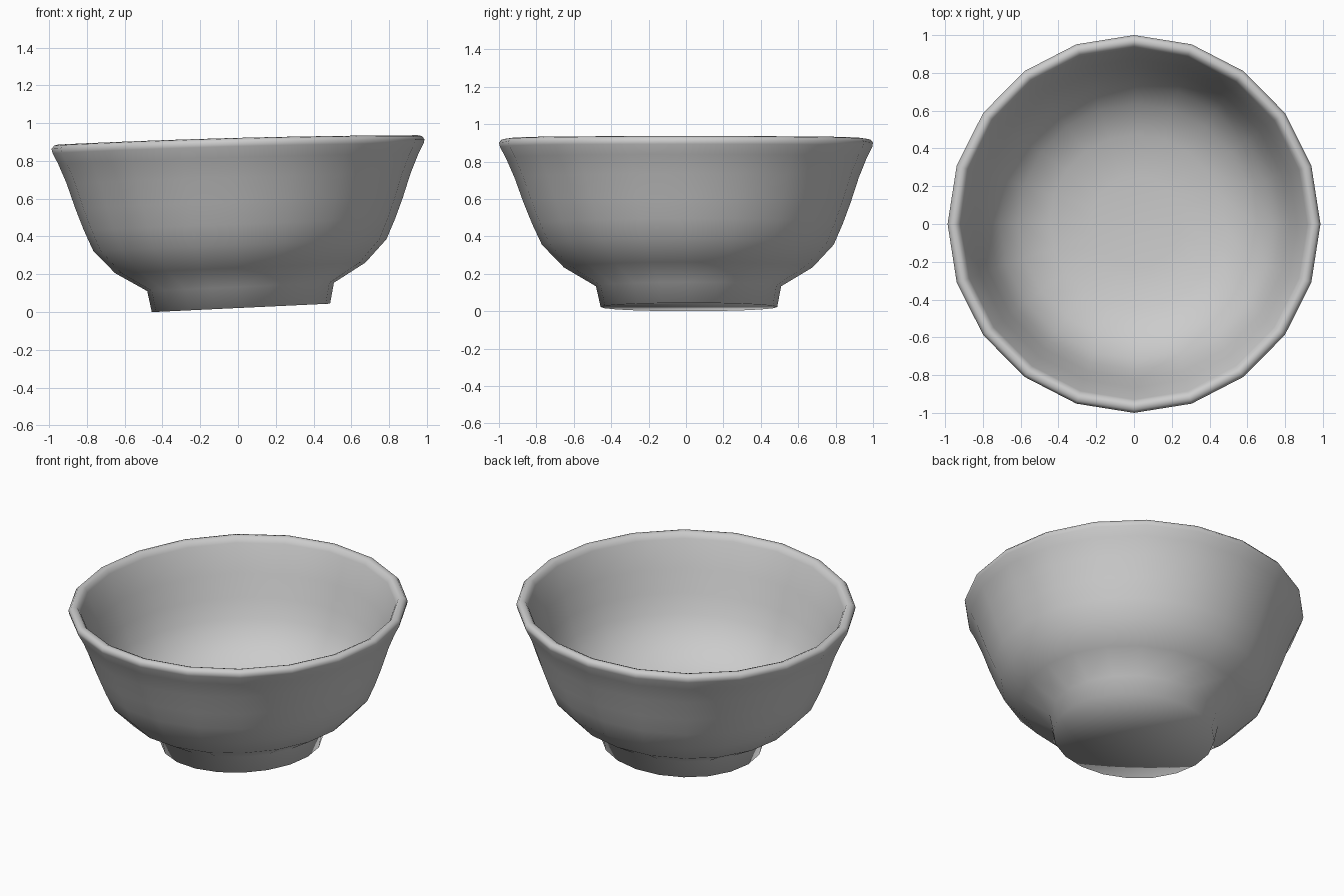
import bpy, bmesh, math

if "Cube" in bpy.data.objects:
    bpy.data.objects.remove(bpy.data.objects["Cube"])

SIDES = 20

# Closed profile (radius, height): foot, outer wall, rounded lip, inner wall, floor
profile = [
    (0.0, 0.022), (0.472, 0.022), (0.495, 0.133),
    (0.665, 0.234), (0.780, 0.355), (0.830, 0.465), (0.875, 0.58), (0.920, 0.71),
    (0.965, 0.815), (0.995, 0.872), (1.000, 0.895), (0.985, 0.912), (0.965, 0.916),
    (0.945, 0.908), (0.930, 0.880),
    (0.870, 0.715), (0.825, 0.58), (0.780, 0.465), (0.725, 0.375),
    (0.625, 0.275), (0.46, 0.20), (0.24, 0.175), (0.0, 0.17),
]


def place(r, z, a):
    """Point on the slightly tilted, hand-made looking bowl."""
    t = min(z / 0.9, 1.0)
    x, y = r * math.cos(a) * (1 - 0.013 * t), r * math.sin(a)
    slope = 0.048 - 0.022 * t
    warp = 0.012 * t ** 3 * (0.5 - x * x)
    shift = 0.016 * (1 - t)
    return (x + shift, y + shift, z + slope * x + warp)


# Bowl: revolve the profile
bm = bmesh.new()
rings = []
for r, z in profile:
    if r == 0:
        rings.append([bm.verts.new(place(0, z, 0))])
    else:
        rings.append([bm.verts.new(place(r, z, 2 * math.pi * i / SIDES))
                      for i in range(SIDES)])
for lo, hi in zip(rings, rings[1:]):
    for i in range(SIDES):
        j = (i + 1) % SIDES
        if len(lo) == 1:
            bm.faces.new((lo[0], hi[j], hi[i]))
        elif len(hi) == 1:
            bm.faces.new((lo[i], lo[j], hi[0]))
        else:
            bm.faces.new((lo[i], lo[j], hi[j], hi[i]))
bmesh.ops.recalc_face_normals(bm, faces=bm.faces)
for f in bm.faces:
    f.smooth = True

mesh = bpy.data.meshes.new("bowl")
bm.to_mesh(mesh)
bm.free()
bowl = bpy.data.objects.new("bowl", mesh)
bpy.context.collection.objects.link(bowl)
